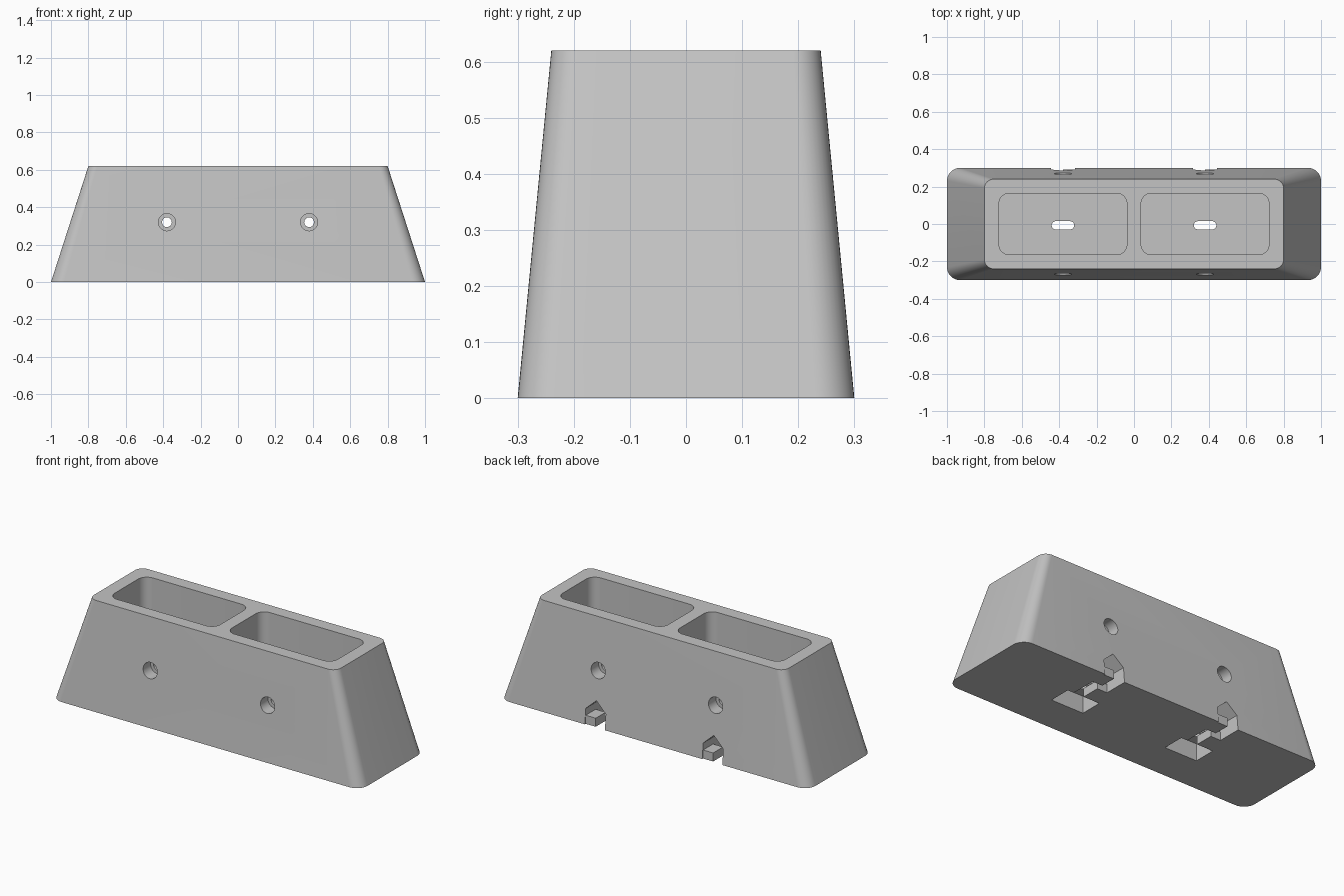
import bpy, bmesh, math

if "Cube" in bpy.data.objects:
    bpy.data.objects.remove(bpy.data.objects["Cube"])

HEIGHT = 0.62
BAY_X = 0.38

grey = bpy.data.materials.new("plain_grey")
grey.use_nodes = True
grey.diffuse_color = (0.55, 0.55, 0.55, 1)
grey.node_tree.nodes["Principled BSDF"].inputs["Base Color"].default_value = grey.diffuse_color


def rounded(hx, hy, r, seg=10):
    """Outline of a rounded rectangle, counter-clockwise."""
    pts = []
    for k, (sx, sy) in enumerate([(1, 1), (-1, 1), (-1, -1), (1, -1)]):
        for i in range(seg + 1):
            a = math.pi / 2 * (k + i / seg)
            pts.append((sx * (hx - r) + r * math.cos(a), sy * (hy - r) + r * math.sin(a)))
    return pts


def loft(name, rings):
    """Closed solid through rings of equally many points."""
    bm = bmesh.new()
    loops = [[bm.verts.new(p) for p in ring] for ring in rings]
    n = len(loops[0])
    for a, b in zip(loops, loops[1:]):
        for i in range(n):
            j = (i + 1) % n
            bm.faces.new((a[i], a[j], b[j], b[i]))
    bm.faces.new(loops[0][::-1])
    bm.faces.new(loops[-1])
    bmesh.ops.remove_doubles(bm, verts=bm.verts, dist=1e-5)
    bmesh.ops.recalc_face_normals(bm, faces=bm.faces)
    mesh = bpy.data.meshes.new(name)
    bm.to_mesh(mesh)
    bm.free()
    mesh.materials.append(grey)
    ob = bpy.data.objects.new(name, mesh)
    bpy.context.collection.objects.link(ob)
    return ob


def upright(name, outline, z0, z1, x=0, y=0):
    return loft(name, [[(px + x, py + y, z) for px, py in outline] for z in (z0, z1)])


def box(name, x0, x1, y0, y1, z0, z1):
    return upright(name, [(x0, y0), (x1, y0), (x1, y1), (x0, y1)], z0, z1)


def along_y(name, outline, y0, y1, x=0, z=0):
    return loft(name, [[(px + x, y, pz + z) for px, pz in outline] for y in (y0, y1)])


def circle(r, n=32):
    return [(r * math.cos(i * math.tau / n), r * math.sin(i * math.tau / n)) for i in range(n)]


def cut(target, cutter):
    bpy.context.view_layer.objects.active = target
    mod = target.modifiers.new("cut", 'BOOLEAN')
    mod.operation = 'DIFFERENCE'
    mod.solver = 'EXACT'
    mod.object = cutter
    bpy.ops.object.modifier_apply(modifier=mod.name)
    bpy.data.objects.remove(cutter)


# Tapered body with rounded corners
body = loft("body", [
    [(x, y, 0) for x, y in rounded(1.0, 0.3, 0.07)],
    [(x, y, HEIGHT) for x, y in rounded(0.8, 0.24, 0.05)],
])

house = [(-0.065, -0.1), (0.065, -0.1), (0.065, 0.09), (0, 0.15), (-0.065, 0.09)]
for side, x in (("left", BAY_X), ("right", -BAY_X)):
    # Open pocket and the slot through its floor
    cut(body, upright("pocket_cutter", rounded(0.342, 0.164, 0.055), 0.2, 1, x))
    cut(body, upright("slot_cutter", rounded(0.06, 0.022, 0.0219), 0.05, 0.3, x, -0.007))
    # Stepped screw holes through the front and back walls
    cut(body, along_y("hole_cutter", circle(0.026), -0.5, 0.5, x, 0.32))
    for y0, y1 in ((-0.5, -0.2), (0.2, 0.5)):
        cut(body, along_y("counterbore_cutter", circle(0.046), y0, y1, x, 0.32))
    # Peaked hanging channel, open at the back and underneath
    cut(body, along_y("channel_cutter", house, 0, 0.5, x))
    cut(body, box("entry_cutter", x - 0.105, x + 0.105, -0.08, 0.05, -0.1, 0.1))
    # Staggered catches inside the channel
    box(side + "_outer_catch", x, x + 0.07, 0.2, 0.292, 0, 0.05)
    box(side + "_inner_catch", x - 0.07, x, 0.051, 0.16, 0, 0.05)

# Smooth rounded corners, crisp edges
bpy.ops.object.select_all(action='DESELECT')
body.select_set(True)
bpy.context.view_layer.objects.active = body
bpy.ops.object.shade_smooth_by_angle(angle=math.radians(30))
